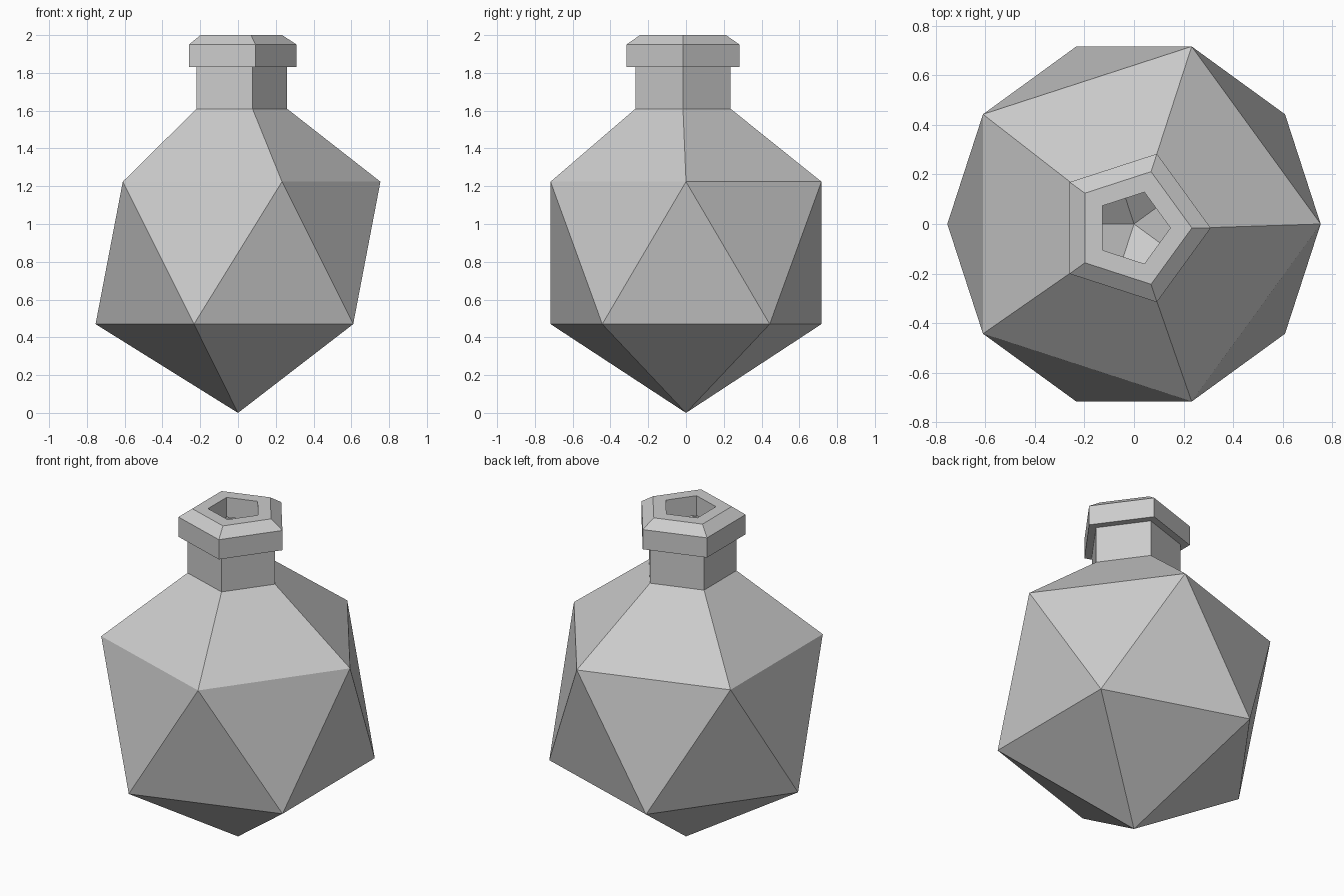
import bpy, bmesh
from math import cos, sin, radians

if "Cube" in bpy.data.objects:
    bpy.data.objects.remove(bpy.data.objects["Cube"])

bm = bmesh.new()


def ring(radius, z, offset=0, cx=0.0, cy=0.0):
    """Five-sided ring of vertices."""
    return [bm.verts.new((cx + radius * cos(radians(offset + 72 * i)),
                          cy + radius * sin(radians(offset + 72 * i)), z))
            for i in range(5)]


# Faceted body: lower tip, then two staggered rings joined by triangles
tip = bm.verts.new((0, 0, 0))
low = ring(0.754, 0.47, 36)
high = ring(0.754, 1.224)
for i in range(5):
    j = (i + 1) % 5
    bm.faces.new((tip, low[j], low[i]))
    bm.faces.new((high[i], low[i], high[j]))
    bm.faces.new((low[i], low[j], high[j]))

# Shoulder, neck, lip, and the short inner wall of the mouth (radius, z)
profile = [(0.265, 1.61), (0.265, 1.83), (0.315, 1.83), (0.315, 1.95),
           (0.239, 2.0), (0.152, 2.0), (0.152, 1.88)]
previous = high
for radius, z in profile:
    current = ring(radius, z, 0, -0.005, -0.016)
    for i in range(5):
        j = (i + 1) % 5
        bm.faces.new((previous[i], previous[j], current[j], current[i]))
    previous = current

mesh = bpy.data.meshes.new("flask")
bm.to_mesh(mesh)
bm.free()
flask = bpy.data.objects.new("flask", mesh)
bpy.context.collection.objects.link(flask)
